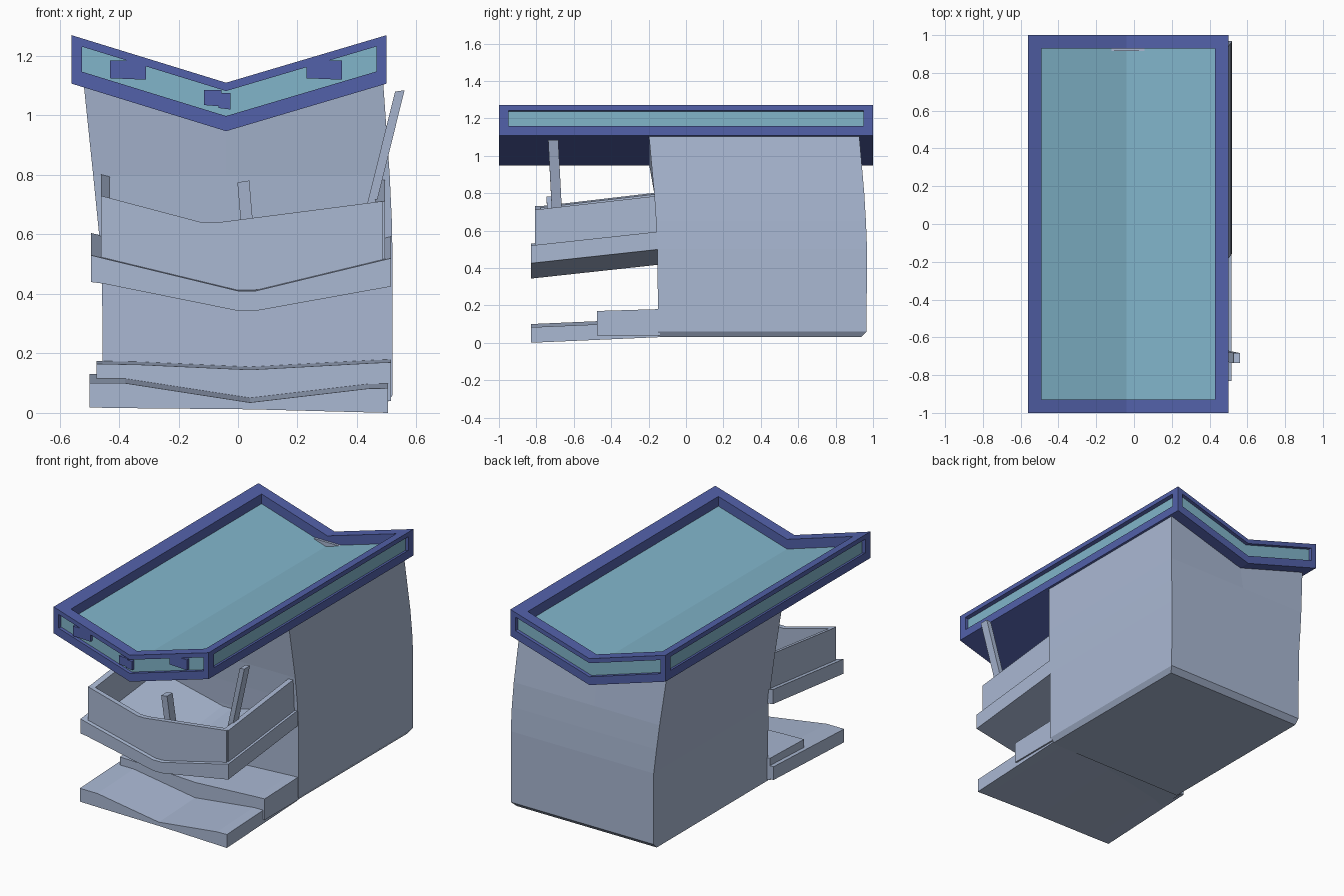
import bpy, bmesh
from mathutils import Vector

if "Cube" in bpy.data.objects:
    bpy.data.objects.remove(bpy.data.objects["Cube"])


def material(name, col):
    m = bpy.data.materials.new(name)
    m.diffuse_color = (*col, 1)
    m.use_nodes = True
    m.node_tree.nodes["Principled BSDF"].inputs["Base Color"].default_value = m.diffuse_color
    return m


STONE = material("pale grey blue", (0.40, 0.48, 0.65))
BLUE = material("indigo blue", (0.085, 0.12, 0.40))
TEAL = material("light teal", (0.22, 0.46, 0.59))


def loft(name, loops, mat):
    """Closed solid through matching loops of points."""
    bm = bmesh.new()
    rings = [[bm.verts.new(p) for p in lp] for lp in loops]
    n = len(rings[0])
    for a, b in zip(rings, rings[1:]):
        for i in range(n):
            j = (i + 1) % n
            bm.faces.new((a[i], a[j], b[j], b[i]))
    bm.faces.new(rings[0])
    bm.faces.new(rings[-1])
    bmesh.ops.triangulate(bm, faces=[f for f in bm.faces if len(f.verts) > 4])
    bmesh.ops.recalc_face_normals(bm, faces=bm.faces)
    me = bpy.data.meshes.new(name)
    bm.to_mesh(me)
    bm.free()
    ob = bpy.data.objects.new(name, me)
    me.materials.append(mat)
    bpy.context.collection.objects.link(ob)
    return ob


def slab(name, xs, top, bot, y0, y1, mat, rise=0.0, rise_bot=None):
    """Front profile (top and bottom heights at xs) run from y0 to y1."""
    rb = rise if rise_bot is None else rise_bot
    loops = []
    for y, k in ((y0, 0), (y1, 1)):
        loops.append([(x, y, z + k * rise) for x, z in zip(xs, top)] +
                     [(x, y, z + k * rb) for x, z in reversed(list(zip(xs, bot)))])
    return loft(name, loops, mat)


# ---- butterfly roof ----
XL, XV, XR = -0.56, -0.04, 0.50
HI, LOW = 1.27, 1.11


def roof_z(x):
    t = (XV - x) / (XV - XL) if x < XV else (x - XV) / (XR - XV)
    return LOW + (HI - LOW) * t


def roof_part(name, x0, x1, y0, y1, d0, d1, mat):
    xs = [x0] + ([XV] if x0 < XV < x1 else []) + [x1]
    slab(name, xs, [roof_z(x) - d0 for x in xs], [roof_z(x) - d1 for x in xs], y0, y1, mat)


def roof_ring(name, inset, width, d0, d1, mat):
    a, b, c = XL + inset, XR - inset, 1 - inset
    roof_part(name + "_front", a, b, -c, -c + width, d0, d1, mat)
    roof_part(name + "_back", a, b, c - width, c, d0, d1, mat)
    roof_part(name + "_left", a, a + width, -c + width, c - width, d0, d1, mat)
    roof_part(name + "_right", b - width, b, -c + width, c - width, d0, d1, mat)


roof_ring("roof_upper_rim", 0, 0.07, 0, 0.028, BLUE)
roof_ring("roof_rim_inner_lip", 0.05, 0.02, 0.028, 0.06, BLUE)
roof_part("roof_lower_plate", XL, XR, -1, 1, 0.112, 0.163, BLUE)
roof_ring("roof_window_band", 0.022, 0.028, 0.028, 0.112, TEAL)
roof_part("roof_deck", XL + 0.05, XR - 0.05, -0.95, 0.95, 0.06, 0.112, TEAL)
for sx, x0 in (("left", XL), ("right", XR - 0.035)):
    for sy, y0 in (("front", -1), ("back", 0.95)):
        roof_part(f"roof_post_{sy}_{sx}", x0, x0 + 0.035, y0, y0 + 0.05, 0.02, 0.12, BLUE)

# small blocks in the front roof window
for i, (x, z, w, h) in enumerate(((-0.37, 1.155, 0.12, 0.06), (-0.085, 1.06, 0.06, 0.05),
                                  (-0.045, 1.05, 0.04, 0.05), (0.29, 1.155, 0.12, 0.06))):
    slab(f"window_block_{i}", [x - w / 2, x + w / 2], [z + h / 2, z + h / 2],
         [z - h / 2, z - h / 2 - 0.005], -0.998, -0.97, BLUE)

# ---- main building body: left x, right x, front y, back y per height ----
levels = [(0.03, -0.455, 0.50, -0.15, 0.935), (0.06, -0.455, 0.52, -0.15, 0.965),
          (0.50, -0.457, 0.52, -0.152, 0.968), (0.65, -0.472, 0.517, -0.16, 0.962),
          (0.80, -0.487, 0.51, -0.17, 0.953), (1.125, -0.52, 0.487, -0.20, 0.925)]
loops = []
for z, l, r, f, b in levels:
    zs = [z] * 3
    if z > 1:
        zs = [roof_z(x) - 0.14 for x in (l, XV, r)]
    loops.append([(l, f, zs[0]), (XV, f, zs[1]), (r, f, zs[2]),
                  (r, b, zs[2]), (XV, b, zs[1]), (l, b, zs[0])])
loft("building_body", loops, STONE)

# tip of the back wall showing in the roof valley
slab("back_wall_tip", [-0.12, 0.06], [1.078, 1.078], [1.03, 1.03], 0.915, 0.932, STONE)

# ---- base slab and raised terrace ----
slab("base_slab", [-0.50, -0.38, 0.04, 0.44, 0.505], [0.10, 0.10, 0.035, 0.082, 0.083],
     [0.018, 0.016, 0.012, 0.002, 0.0], -0.83, -0.14, STONE, 0.03, 0.03)
slab("terrace", [-0.475, -0.33, 0.04, 0.46, 0.515], [0.165, 0.162, 0.145, 0.168, 0.17],
     [0.04] * 5, -0.475, -0.14, STONE, 0.01, 0)

# ---- balcony: ledge and parapet ----
R = 0.075
slab("balcony_ledge", [-0.495, -0.455, 0.0, 0.06, 0.515], [0.53, 0.52, 0.41, 0.41, 0.52],
     [0.44, 0.435, 0.343, 0.343, 0.425], -0.83, -0.14, STONE, R)
slab("balcony_front_wall", [-0.46, -0.12, -0.07, 0.488], [0.73, 0.64, 0.64, 0.712],
     [0.46, 0.42, 0.40, 0.46], -0.808, -0.778, STONE)
slab("balcony_left_wall", [-0.46, -0.43], [0.73, 0.722], [0.46, 0.46], -0.78, -0.14, STONE, R)
slab("balcony_right_wall", [0.46, 0.495], [0.708, 0.712], [0.46, 0.46], -0.80, -0.14, STONE, R)


# ---- slanted struts on the balcony ----
def strut(name, a, b, w, d):
    loft(name, [[(p[0] - w, p[1] - d, p[2]), (p[0] + w, p[1] - d, p[2] + w * 0.3),
                 (p[0] + w, p[1] + d, p[2] + w * 0.3), (p[0] - w, p[1] + d, p[2])]
                for p in (a, b)], STONE)


strut("right_strut", (0.40, -0.68, 0.50), (0.544, -0.71, 1.08), 0.016, 0.027)
strut("middle_strut", (0.05, -0.69, 0.40), (0.018, -0.72, 0.775), 0.02, 0.027)
